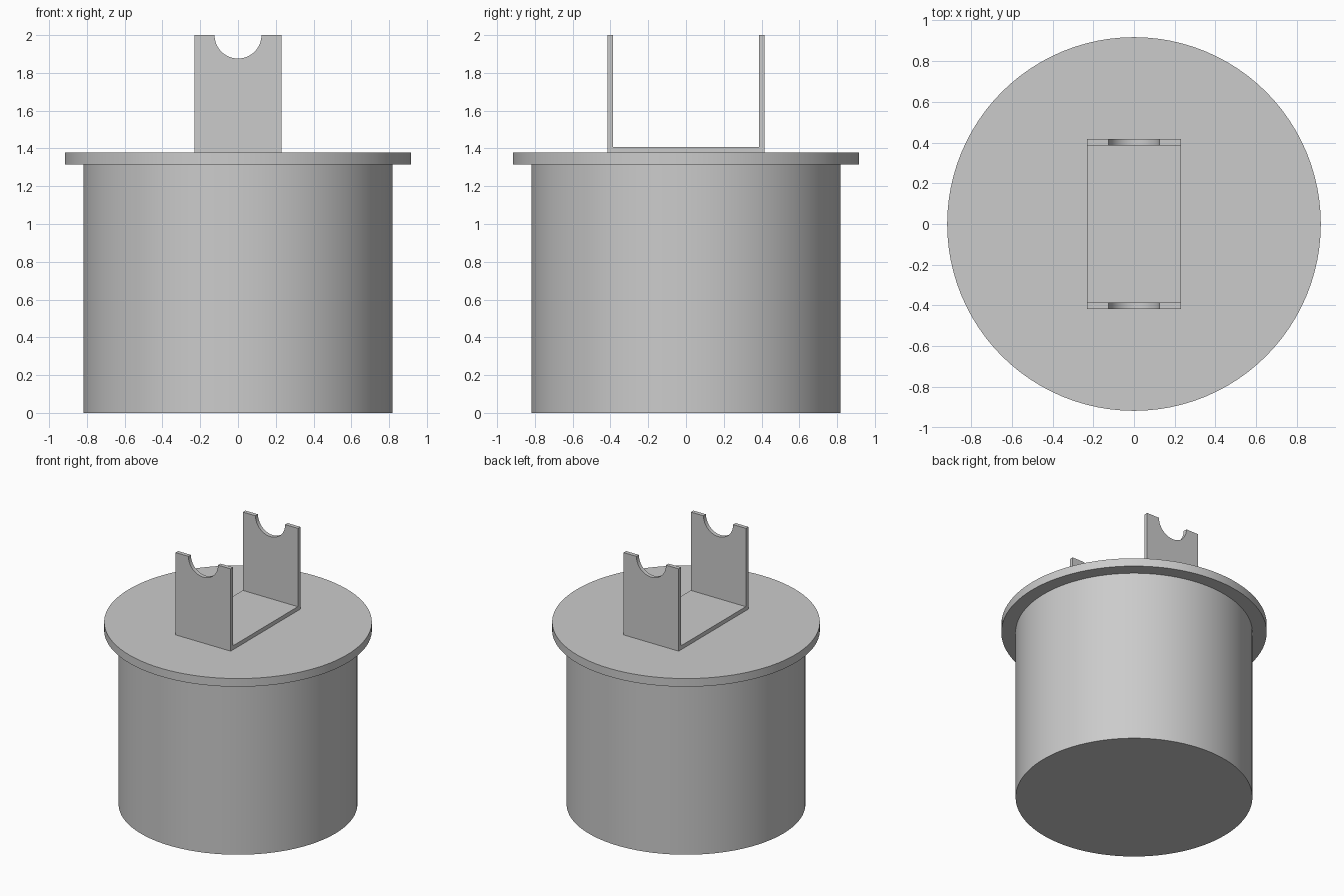
import bpy
import bmesh
import math

cube = bpy.data.objects.get("Cube")
if cube:
    bpy.data.objects.remove(cube, do_unlink=True)

# Single plain grey
grey = bpy.data.materials.new("plain_grey")
grey.use_nodes = True
colour = (0.6, 0.6, 0.6, 1)
grey.diffuse_color = colour
grey.node_tree.nodes["Principled BSDF"].inputs["Base Color"].default_value = colour


def finish(obj, name):
    obj.name = name
    obj.data.materials.clear()
    obj.data.materials.append(grey)
    bpy.ops.object.select_all(action="DESELECT")
    obj.select_set(True)
    bpy.context.view_layer.objects.active = obj
    bpy.ops.object.shade_smooth_by_angle(angle=math.radians(30))


def disc(name, radius, bottom, top):
    bpy.ops.mesh.primitive_cylinder_add(vertices=96, radius=radius, depth=top - bottom,
                                        location=(0, 0, (bottom + top) / 2))
    finish(bpy.context.object, name)


# Round body and overhanging lid
RIM, LID_TOP = 1.316, 1.378
disc("body", 0.818, 0, RIM)
disc("lid", 0.917, RIM, LID_TOP)

# U-shaped bracket: side profile extruded across x
HALF_W, HALF_L, WALL, TOP = 0.23, 0.416, 0.03, 2.0
inner, floor = HALF_L - WALL, LID_TOP + WALL
half = [(HALF_L, LID_TOP), (HALF_L, TOP), (inner, TOP), (inner, floor)]
profile = half + [(-y, z) for y, z in reversed(half)]
bm = bmesh.new()
face = bm.faces.new([bm.verts.new((-HALF_W, y, z)) for y, z in profile])
extruded = bmesh.ops.extrude_face_region(bm, geom=[face])["geom"]
bmesh.ops.translate(bm, vec=(2 * HALF_W, 0, 0),
                    verts=[v for v in extruded if isinstance(v, bmesh.types.BMVert)])
bmesh.ops.recalc_face_normals(bm, faces=bm.faces)
mesh = bpy.data.meshes.new("bracket")
bm.to_mesh(mesh)
bm.free()
bracket = bpy.data.objects.new("bracket", mesh)
bpy.context.collection.objects.link(bracket)

# Half-round cradle notches cut through both upright walls
bpy.ops.mesh.primitive_cylinder_add(vertices=64, radius=0.124, depth=1.2,
                                    location=(0, 0, TOP), rotation=(math.pi / 2, 0, 0))
cutter = bpy.context.object
cutter.hide_render = True
cut = bracket.modifiers.new("notches", "BOOLEAN")
cut.operation = "DIFFERENCE"
cut.solver = "EXACT"
cut.object = cutter
bpy.context.view_layer.objects.active = bracket
bpy.ops.object.modifier_apply(modifier=cut.name)
bpy.data.objects.remove(cutter, do_unlink=True)
finish(bracket, "bracket")
